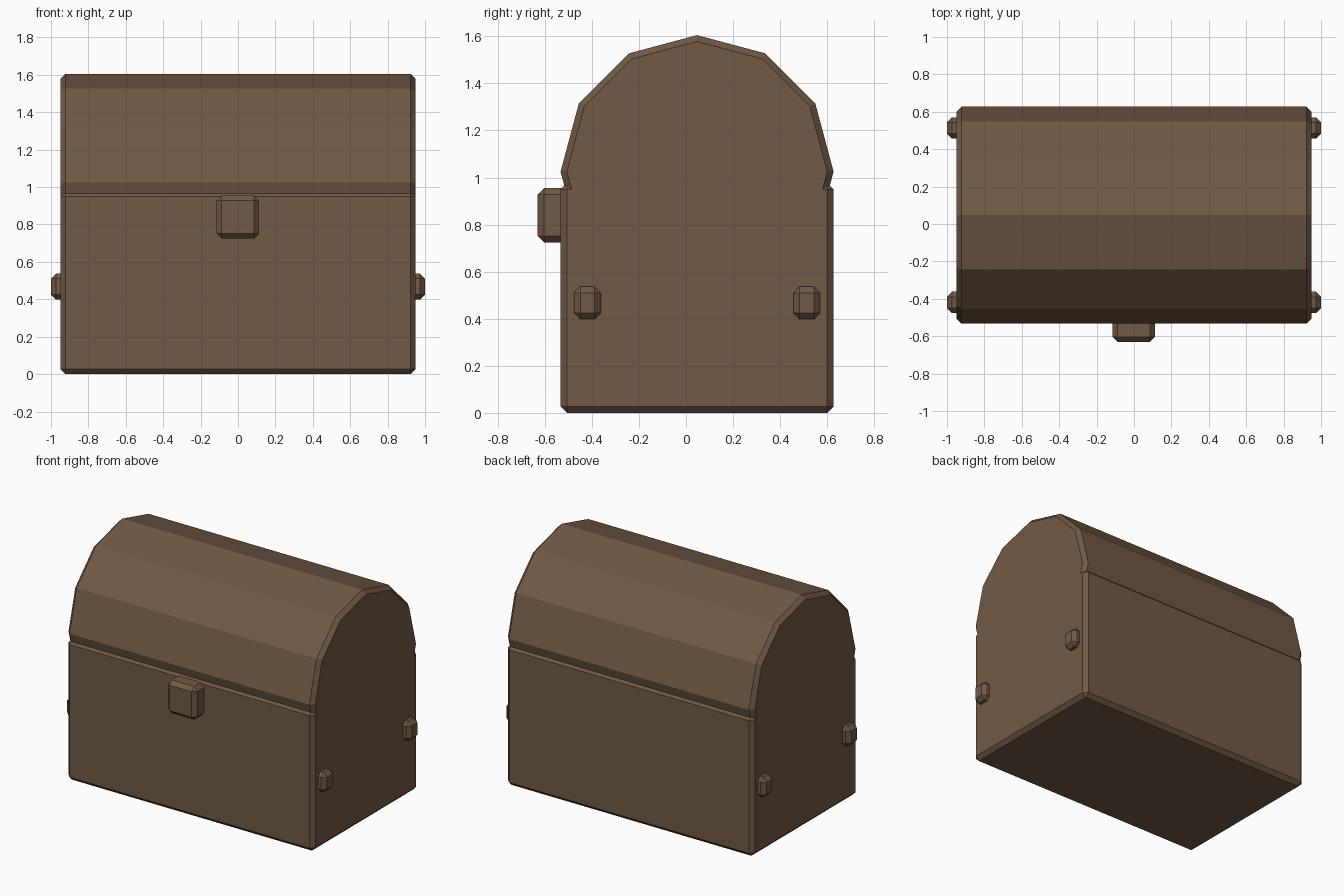
import bpy
import bmesh
from math import sin, cos, tan, radians

cube = bpy.data.objects.get("Cube")
if cube:
    bpy.data.objects.remove(cube, do_unlink=True)

# Single brown wood colour
WOOD = (0.165, 0.1, 0.061, 1.0)
wood = bpy.data.materials.new("brown_wood")
wood.use_nodes = True
wood.diffuse_color = WOOD
wood.node_tree.nodes["Principled BSDF"].inputs["Base Color"].default_value = WOOD

MID_Y = 0.047     # depth centre of the chest
HALF_X = 0.95     # half width of the chest
RADIUS = 0.58     # lid radius, also half depth of the body
BEVEL = 0.027
AXIS_Z = 1.025    # height of the lid's axis
SEAM_Z = 0.95     # where the lid sinks into the body


def add_object(name, bm):
    bmesh.ops.recalc_face_normals(bm, faces=bm.faces)
    mesh = bpy.data.meshes.new(name)
    bm.to_mesh(mesh)
    bm.free()
    mesh.materials.append(wood)
    obj = bpy.data.objects.new(name, mesh)
    bpy.context.collection.objects.link(obj)
    return obj


def chamfered_box(name, low, high, bevel=BEVEL):
    bm = bmesh.new()
    bmesh.ops.create_cube(bm, size=1)
    for v in bm.verts:
        v.co = [lo if c < 0 else hi for c, lo, hi in zip(v.co, low, high)]
    bmesh.ops.bevel(bm, geom=bm.edges[:], offset=bevel, segments=1,
                    profile=0.5, affect='EDGES')
    return add_object(name, bm)


def lid_section(bm, x, radius):
    """Faceted half barrel with short flanks leaning in to the seam."""
    foot = radius - (AXIS_Z - SEAM_Z) * tan(radians(15))
    points = [(foot, SEAM_Z)]
    points += [(radius * cos(radians(a)), AXIS_Z + radius * sin(radians(a)))
               for a in range(0, 181, 30)]
    points.append((-foot, SEAM_Z))
    return [bm.verts.new((x, MID_Y + y, z)) for y, z in points]


# Chest body
chamfered_box("chest_body", (-HALF_X, MID_Y - RADIUS, 0),
              (HALF_X, MID_Y + RADIUS, SEAM_Z + BEVEL))

# Barrel lid with chamfered ends
bm = bmesh.new()
inner = HALF_X - BEVEL
rings = [lid_section(bm, x, r) for x, r in (
    (-HALF_X, RADIUS - BEVEL), (-inner, RADIUS),
    (inner, RADIUS), (HALF_X, RADIUS - BEVEL))]
for a, b in zip(rings, rings[1:]):
    for i in range(len(a)):
        j = (i + 1) % len(a)
        bm.faces.new((a[i], a[j], b[j], b[i]))
bm.faces.new(rings[0])
bm.faces.new(rings[-1])
add_object("barrel_lid", bm)

# Front latch
chamfered_box("latch", (-0.114, -0.63, 0.724), (0.112, -0.47, 0.955))

# Handle pegs, two on each end
for side, sign in (("left", 1), ("right", -1)):
    for end, y in (("front", MID_Y - 0.466), ("back", MID_Y + 0.466)):
        xs = sorted((sign * 0.9, sign * 1.0))
        chamfered_box(f"{side}_{end}_peg", (xs[0], y - 0.057, 0.398),
                      (xs[1], y + 0.057, 0.537))
